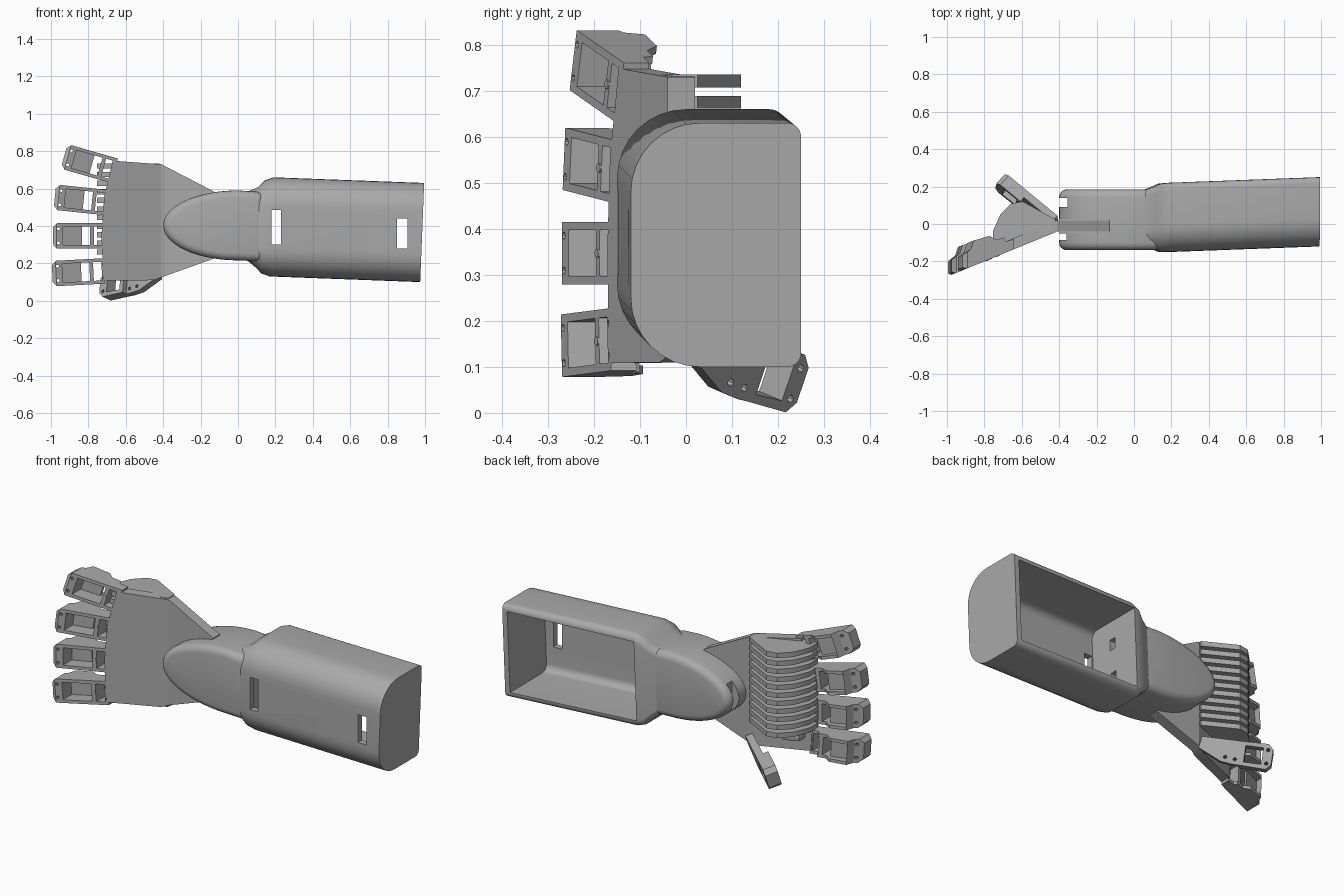
import bpy, bmesh, math
from mathutils import Matrix, Vector

if "Cube" in bpy.data.objects:
    bpy.data.objects.remove(bpy.data.objects["Cube"], do_unlink=True)

GREY = (0.4, 0.4, 0.4, 1)
mat = bpy.data.materials.new("plain grey")
mat.use_nodes = True
mat.diffuse_color = GREY
mat.node_tree.nodes["Principled BSDF"].inputs["Base Color"].default_value = GREY


def loft(name, rings):
    """Skin equal-length point rings and cap both ends."""
    bm = bmesh.new()
    loops = [[bm.verts.new(p) for p in ring] for ring in rings]
    for a, b in zip(loops, loops[1:]):
        for i in range(len(a)):
            j = (i + 1) % len(a)
            bm.faces.new((a[i], a[j], b[j], b[i]))
    bm.faces.new(loops[0])
    bm.faces.new(loops[-1])
    bmesh.ops.recalc_face_normals(bm, faces=bm.faces)
    me = bpy.data.meshes.new(name)
    bm.to_mesh(me)
    bm.free()
    me.materials.append(mat)
    ob = bpy.data.objects.new(name, me)
    bpy.context.collection.objects.link(ob)
    return ob


def front_prism(name, pts, y0, y1):
    return loft(name, [[(x, y, z) for x, z in pts] for y in (y0, y1)])


def top_prism(name, pts, z0, z1):
    return loft(name, [[(x, y, z) for x, y in pts] for z in (z0, z1)])


def box(name, x0, x1, y0, y1, z0, z1):
    return top_prism(name, [(x0, y0), (x1, y0), (x1, y1), (x0, y1)], z0, z1)


def pin(name, x, z, y0, y1, r=0.008):
    ring = [(x + r * math.cos(i * math.pi / 5), z + r * math.sin(i * math.pi / 5)) for i in range(10)]
    return front_prism(name, ring, y0, y1)


def apply(ob):
    bpy.ops.object.select_all(action='DESELECT')
    bpy.context.view_layer.objects.active = ob
    ob.select_set(True)
    for m in list(ob.modifiers):
        bpy.ops.object.modifier_apply(modifier=m.name)


def cut(ob, cutters):
    for c in cutters:
        m = ob.modifiers.new("cut", 'BOOLEAN')
        m.operation, m.solver, m.object = 'DIFFERENCE', 'EXACT', c
        c.hide_render = True
    apply(ob)
    for c in cutters:
        bpy.data.objects.remove(c, do_unlink=True)


def bevel(ob, width, segments=4, angle=40):
    m = ob.modifiers.new("bevel", 'BEVEL')
    m.width, m.segments, m.angle_limit = width, segments, math.radians(angle)
    apply(ob)


def section(x, y0, y1, z0, z1, front_r, back_r, n=8):
    """Rounded rectangle across x, leaning slightly with height."""
    ring = []
    corners = [(y1, z1, back_r, 0), (y0, z1, front_r, 1), (y0, z0, front_r, 2), (y1, z0, back_r, 3)]
    for y, z, r, q in corners:
        cy = y - r if y == y1 else y + r
        cz = z - r if z == z1 else z + r
        for i in range(n + 1):
            a = (q + i / n) * math.pi / 2
            py, pz = cy + r * math.cos(a), cz + r * math.sin(a)
            ring.append((x + 0.04 * (pz - 0.37), py, pz))
    return ring


# Forearm shell with a flared cuff, open at the back
forearm = loft("forearm_shell", [
    section(0.05, -0.12, 0.18, 0.22, 0.585, 0.09, 0.04),
    section(0.10, -0.135, 0.20, 0.18, 0.61, 0.11, 0.04),
    section(0.135, -0.15, 0.215, 0.145, 0.645, 0.14, 0.04),
    section(0.18, -0.15, 0.22, 0.13, 0.66, 0.15, 0.04),
    section(0.985, -0.12, 0.25, 0.10, 0.63, 0.15, 0.03)])
cavity = loft("cavity_cutter", [
    section(0.17, -0.115, 0.4, 0.17, 0.62, 0.04, 0.01),
    section(0.955, -0.085, 0.4, 0.135, 0.595, 0.04, 0.01)])
cut(forearm, [cavity,
              box("window", 0.18, 0.23, -0.3, 0, 0.30, 0.485),
              box("window", 0.85, 0.905, -0.3, 0, 0.28, 0.44),
              box("tendon_slot", 0.10, 0.25, 0.02, 0.06, 0.27, 0.33),
              box("tendon_slot", 0.10, 0.25, 0.02, 0.06, 0.46, 0.52)])

# Wrist fork: pointed rounded body with a slot for the palm
arc = [math.radians(-90 + 180 * i / 28) for i in range(29)]
outline = [(-0.4 * math.cos(a), 0.403 + 0.187 * math.sin(a)) for a in arc]
wrist = front_prism("wrist_fork", outline + [(0.14, 0.58), (0.14, 0.21)], -0.14, 0.185)
bevel(wrist, 0.04)
cut(wrist, [box("slot", -0.6, -0.13, -0.045, 0.025, 0, 1),
            box("notch", -0.6, -0.355, 0.09, 0.14, 0, 1),
            box("notch", -0.6, -0.36, -0.085, -0.05, 0, 1)])

# Palm: flat tongue in the fork, then a leaning plate
HINGE, SLOPE, FRONT = -0.41, 0.41, -0.04


def lean(ob):
    for v in ob.data.vertices:
        v.co.y += FRONT + SLOPE * (v.co.x - HINGE)


front_prism("palm_tongue", [(HINGE, 0.125), (-0.13, 0.225), (-0.12, 0.40), (-0.13, 0.585),
                            (HINGE, 0.73)], FRONT, 0.02)
palm = front_prism("palm_plate", [(HINGE, 0.125), (-0.45, 0.11), (-0.72, 0.108), (-0.73, 0.35),
                                  (-0.715, 0.56), (-0.69, 0.66), (-0.67, 0.75),
                                  (-0.62, 0.745), (HINGE, 0.73)], 0, 0.06)
lean(palm)

# Row of ribs across the back of the palm
rib = [(-0.42, -0.03), (-0.42, 0.025), (-0.595, 0.12), (-0.655, 0.11), (-0.715, 0.05),
       (-0.755, -0.04), (-0.755, -0.12), (-0.70, -0.13)]
for i in range(11):
    top = 0.735 - 0.046 * i
    top_prism("palm_rib", rib, top - 0.028, top)

block = box("tendon_block", -0.69, -0.60, 0.05, 0.11, 0.175, 0.215)
bevel(block, 0.01, 2)
lean(block)

# Finger brackets, fanned out along the palm edge
cheek = [(-0.135, 0.015), (-0.115, 0), (0.145, 0), (0.145, 0.055), (0.10, 0.06), (0.09, 0.085),
         (0.045, 0.09), (0.01, 0.125), (-0.08, 0.135), (-0.095, 0.095), (-0.135, 0.08)]
fingers = [(-0.80, 0.735, 16), (-0.845, 0.54, 6), (-0.855, 0.347, 0), (-0.858, 0.152, -3)]
for cx, cz, turn in fingers:
    bracket = top_prism("finger_bracket", cheek, -0.068, 0.068)
    cutters = [box("window", -0.08, 0.065, -1, 1, -0.05, 0.05),
               box("window", 0.085, 0.13, -1, 1, -0.05, 0.05)]
    for s in (-1, 1):
        corner = [(-0.2, s * 0.035), (-0.135, s * 0.045), (-0.112, s * 0.069), (-0.112, s * 0.1), (-0.2, s * 0.1)]
        cutters.append(front_prism("corner", corner, -1, 1))
        cutters += [pin("hole", -0.105, s * 0.038, -1, 1), pin("hole", 0.138, s * 0.035, -1, 0.03)]
    cut(bracket, cutters)
    floor = box("bracket_floor", -0.09, 0.02, 0.08, 0.095, -0.055, 0.055)
    knuckle = pin("knuckle_pin", 0.075, 0, -0.003, 0.02, 0.01)
    place = Matrix.Translation((cx, 0, cz)) @ Matrix.Rotation(math.radians(turn), 4, 'Y')
    for ob in (bracket, floor, knuckle):
        ob.data.transform(place)
        lean(ob)

# Thumb: tapered arm ending in a windowed bracket
base, tip = Vector((-0.45, 0.03, 0.115)), Vector((-0.705, 0.238, 0.066))
along = (tip - base).normalized()
across = Vector((0, 0.38, 0.92))
across = (across - along * across.dot(along)).normalized()
normal = along.cross(across)
frame = Matrix((along, across, normal)).transposed().to_4x4()
frame.translation = base
thumb = top_prism("thumb_arm", [(-0.04, 0.0), (0.08, -0.055), (0.14, -0.062), (0.23, -0.062),
                                (0.23, 0.062), (0.14, 0.062), (-0.03, 0.06)], -0.02, 0.02)
thumb_end = top_prism("thumb_bracket", [(0.17, -0.062), (0.31, -0.066), (0.335, -0.04), (0.335, 0.04),
                                        (0.31, 0.066), (0.17, 0.062)], -0.05, 0.02)


def thumb_window():
    return box("window", 0.195, 0.285, -0.043, 0.043, -1, 1)


def thumb_hole(u, v):
    ring = [(u + 0.009 * math.cos(i * math.pi / 4), v + 0.009 * math.sin(i * math.pi / 4)) for i in range(8)]
    return top_prism("hole", ring, -1, 1)


cut(thumb, [thumb_window(), thumb_hole(0.1, -0.03), thumb_hole(0.15, -0.035)])
cut(thumb_end, [thumb_window(), thumb_hole(0.31, -0.035), thumb_hole(0.31, 0.035)])
for ob in (thumb, thumb_end):
    ob.data.transform(frame)

# Smooth the rounded surfaces, keep hard edges
bpy.ops.object.select_all(action='DESELECT')
for ob in bpy.context.scene.objects:
    if ob.type == 'MESH' and mat.name in ob.data.materials:
        ob.select_set(True)
        bpy.context.view_layer.objects.active = ob
bpy.ops.object.shade_smooth_by_angle(angle=math.radians(30))
